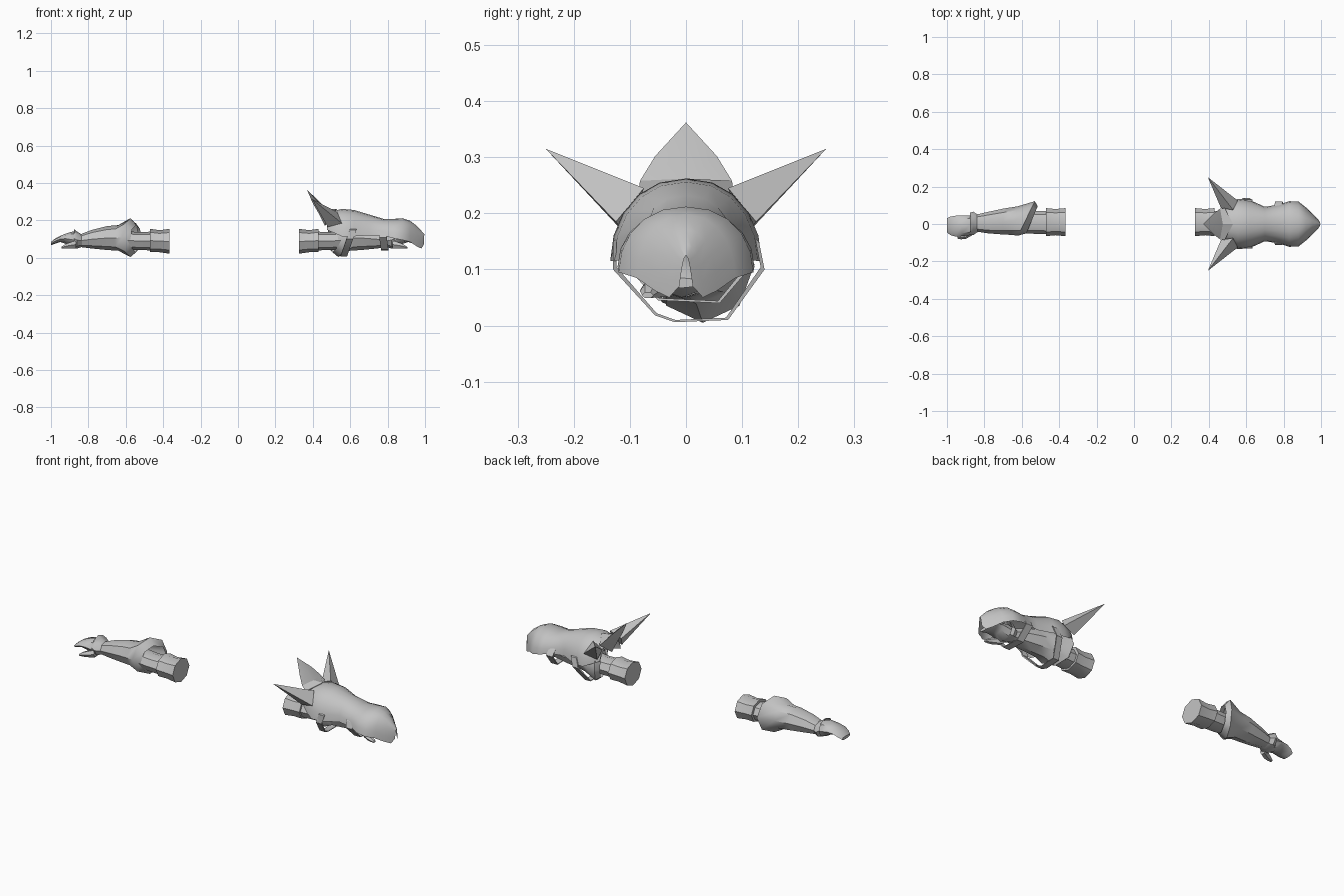
import bpy, bmesh, math

cube = bpy.data.objects.get("Cube")
if cube:
    bpy.data.objects.remove(cube, do_unlink=True)

grey = bpy.data.materials.new("plain grey")
grey.use_nodes = True
grey.diffuse_color = (0.55, 0.55, 0.55, 1)
grey.node_tree.nodes["Principled BSDF"].inputs["Base Color"].default_value = (0.55, 0.55, 0.55, 1)


def loft(name, rings, closed=True, caps=(True, True), tip=None, angle=40):
    """Skin a list of equal-length point rings; an optional tip point ends it."""
    bm = bmesh.new()
    rows = [[bm.verts.new(p) for p in r] for r in rings]
    n = len(rows[0])
    last = n if closed else n - 1
    for a, b in zip(rows, rows[1:]):
        for i in range(last):
            j = (i + 1) % n
            bm.faces.new((a[i], a[j], b[j], b[i]))
    if tip:
        t = bm.verts.new(tip)
        for i in range(last):
            bm.faces.new((rows[-1][i], rows[-1][(i + 1) % n], t))
    if closed and caps[0]:
        bm.faces.new(rows[0])
    if closed and caps[1] and not tip:
        bm.faces.new(rows[-1])
    bmesh.ops.recalc_face_normals(bm, faces=bm.faces)
    me = bpy.data.meshes.new(name)
    bm.to_mesh(me)
    bm.free()
    me.materials.append(grey)
    ob = bpy.data.objects.new(name, me)
    bpy.context.collection.objects.link(ob)
    bpy.ops.object.select_all(action='DESELECT')
    ob.select_set(True)
    bpy.context.view_layer.objects.active = ob
    bpy.ops.object.shade_smooth_by_angle(angle=math.radians(angle))
    return ob


def oval(x, y0, y1, z0, z1, n=8, tilt=0.0):
    """Upright oval ring filling the given y and z range; tilt leans it along x."""
    pts = []
    for i in range(n):
        a = 2 * math.pi * i / n
        pts.append((x + tilt * math.cos(a),
                    (y0 + y1) / 2 + (y1 - y0) / 2 * math.cos(a),
                    (z0 + z1) / 2 + (z1 - z0) / 2 * math.sin(a)))
    return pts


def arm(side, place):
    def part(name, specs, **kw):
        rings = [[place(p) for p in oval(*s)] for s in specs]
        loft(side + "_" + name, rings, **kw)

    # Sleeve cuff and the narrow arm running into the bracer
    part("cuff", [(-.365, -.065, .085, .022, .155), (-.42, -.06, .08, .03, .148),
                  (-.47, -.065, .085, .03, .155)])
    part("upper_arm", [(-.46, -.055, .07, .04, .14), (-.54, -.052, .07, .042, .138),
                       (-.66, -.05, .07, .05, .15)])
    # Bracer with a flared, slanted elbow rim
    part("bracer", [(-.545, -.05, .095, .03, .175, 8, .03),
                    (-.575, -.062, .122, .005, .212, 8, .045),
                    (-.64, -.058, .095, .038, .175, 8, .02),
                    (-.70, -.056, .082, .042, .17), (-.78, -.05, .065, .05, .15),
                    (-.845, -.04, .05, .058, .125)], caps=(False, True))
    # Flared glove collar
    part("glove_collar", [(-.835, -.042, .05, .058, .125, 8, 0),
                          (-.86, -.06, .066, .05, .14, 8, 0),
                          (-.878, -.058, .06, .052, .155, 8, 0)],
         caps=(False, False))
    # Palm and curled fingers
    part("hand", [(-.83, -.035, .045, .06, .122), (-.88, -.06, .045, .05, .142),
                  (-.92, -.065, .045, .075, .13), (-.95, -.068, .045, .085, .118),
                  (-.98, -.06, .04, .075, .102), (-1.0, -.045, .03, .067, .085)])
    # Thumb
    part("thumb", [(-.865, -.06, -.015, .048, .095, 6), (-.90, -.08, -.035, .048, .085, 6),
                   (-.925, -.082, -.048, .048, .074, 6), (-.945, -.078, -.058, .048, .06, 6)])


arm("right", lambda p: p)
arm("left", lambda p: (-p[0] - .04, p[1], p[2]))

# Armoured shell over the left arm: arches of (x, half width, top, bottom)
arches = [(.475, .092, .24, .15), (.51, .115, .25, .135), (.555, .135, .262, .115),
          (.62, .128, .256, .115), (.70, .092, .232, .12), (.78, .105, .208, .118),
          (.83, .122, .208, .105), (.88, .12, .212, .095), (.92, .088, .198, .085),
          (.955, .055, .172, .062), (.98, .03, .145, .05)]
rows = []
for x, w, top, low in arches:
    row = []
    for i in range(11):
        a = math.pi * (i / 10 - .5)
        row.append((x, w * math.copysign(abs(math.sin(a)) ** .9, a),
                    low + (top - low) * math.cos(a)))
    rows.append(row)
rows.append([(.997 - .004 * abs(i - 5) / 5, .012 * (i - 5) / 5,
              .07 + .055 * math.cos((i - 5) / 5 * 1.57)) for i in range(11)])
shell = loft("arm_shell", rows, closed=False, angle=50)
# Keep the outside of the shell facing up
if sum(f.normal.z for f in shell.data.polygons) < 0:
    shell.data.flip_normals()

# Leaf-shaped middle horn
loft("middle_horn", [
    [(.53, 0, .262), (.485, .085, .235), (.465, 0, .17), (.485, -.085, .235)],
    [(.475, 0, .262), (.46, .082, .258), (.43, 0, .24), (.46, -.082, .258)],
    [(.43, 0, .307), (.425, .055, .302), (.398, 0, .295), (.425, -.055, .302)]],
    tip=(.37, 0, .362), angle=30)

# Side horns
for s, label in ((1, "back"), (-1, "front")):
    loft(label + "_side_horn", [[(.555, s * .125, .185), (.53, s * .075, .245),
                                 (.465, s * .085, .215), (.48, s * .11, .165)]],
         tip=(.395, s * .25, .315), angle=20)


def strap(name, points, x_top, x_low, width):
    """Flat band hanging under the arm, slanted from its ends to its lowest point."""
    zs = [p[1] for p in points]
    rings = []
    for y, z in points:
        t = (z - min(zs)) / (max(zs) - min(zs))
        x = x_low + (x_top - x_low) * t
        rings.append([(x - width / 2, y, z), (x + width / 2, y, z),
                      (x + width / 2, y * .95, z + .004), (x - width / 2, y * .95, z + .004)])
    loft(name, rings, angle=30)


strap("elbow_strap", [(-.13, .15), (-.13, .1), (-.055, .018), (-.02, .006),
                      (.075, .01), (.14, .1), (.13, .15)], .615, .565, .035)
strap("wrist_strap", [(-.1, .145), (-.112, .11), (-.05, .045), (.06, .04),
                      (.12, .11), (.1, .145)], .77, .785, .04)
